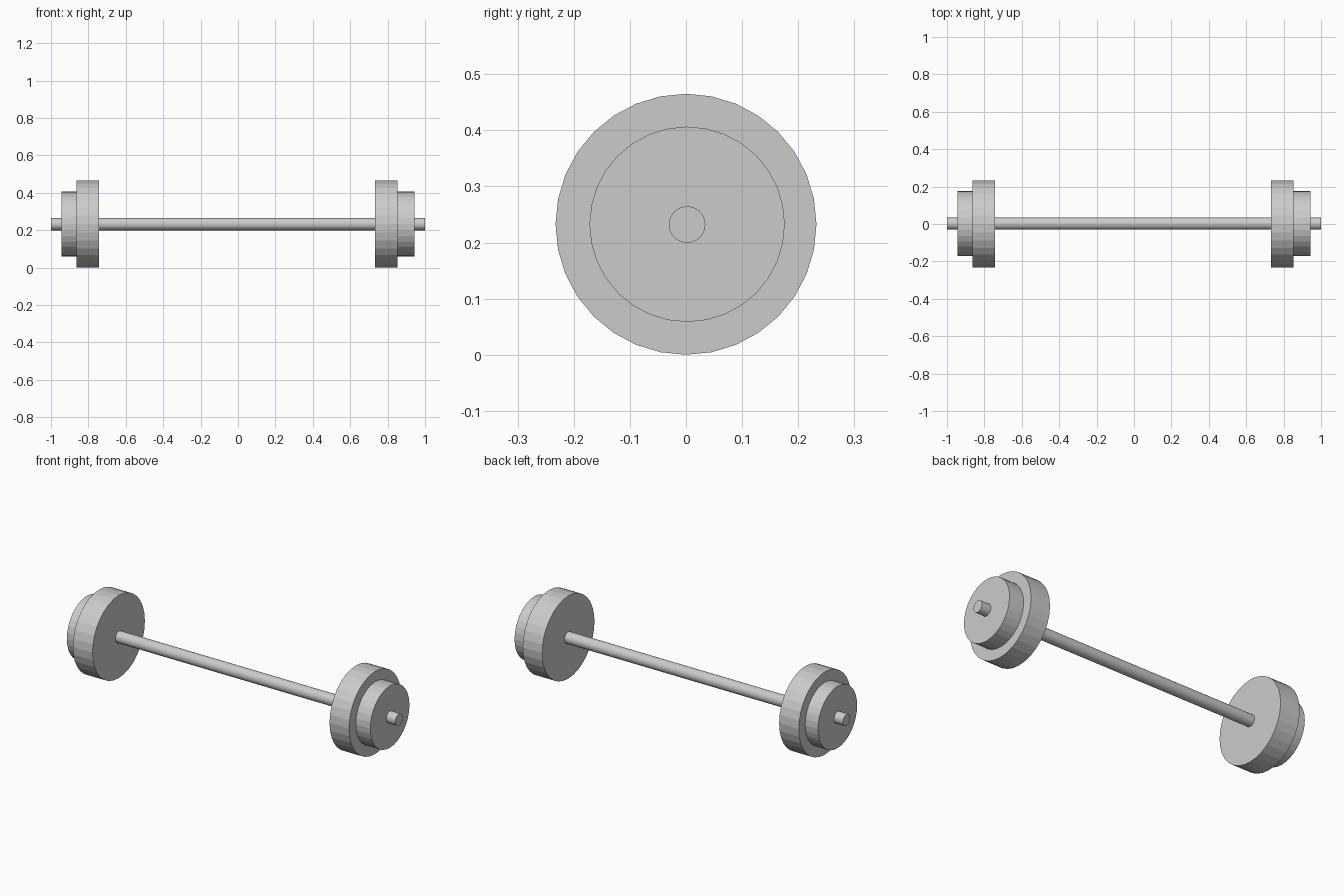
import bpy
from math import pi

cube = bpy.data.objects.get("Cube")
if cube:
    bpy.data.objects.remove(cube, do_unlink=True)

steel = bpy.data.materials.new("grey steel")
steel.use_nodes = True
GREY = (0.6, 0.6, 0.6, 1)
steel.diffuse_color = GREY
steel.node_tree.nodes["Principled BSDF"].inputs["Base Color"].default_value = GREY


def disc(name, x0, x1, radius, y=0.0, z=0.2325):
    """Flat-shaded cylinder lying along x from x0 to x1."""
    bpy.ops.mesh.primitive_cylinder_add(
        vertices=32, radius=radius, depth=x1 - x0,
        location=((x0 + x1) / 2, y, z), rotation=(0, pi / 2, 0))
    ob = bpy.context.object
    ob.name = name
    ob.data.materials.append(steel)


# Bar running through all the plates
disc("bar", -1, 1, 0.0325, y=0.002, z=0.232)

# Large inner plates
disc("right_large_plate", -0.864, -0.742, 0.2325)
disc("left_large_plate", 0.732, 0.853, 0.2325)

# Small outer plates
disc("right_small_plate", -0.944, -0.864, 0.174, y=0.002)
disc("left_small_plate", 0.853, 0.943, 0.174, y=0.002)
